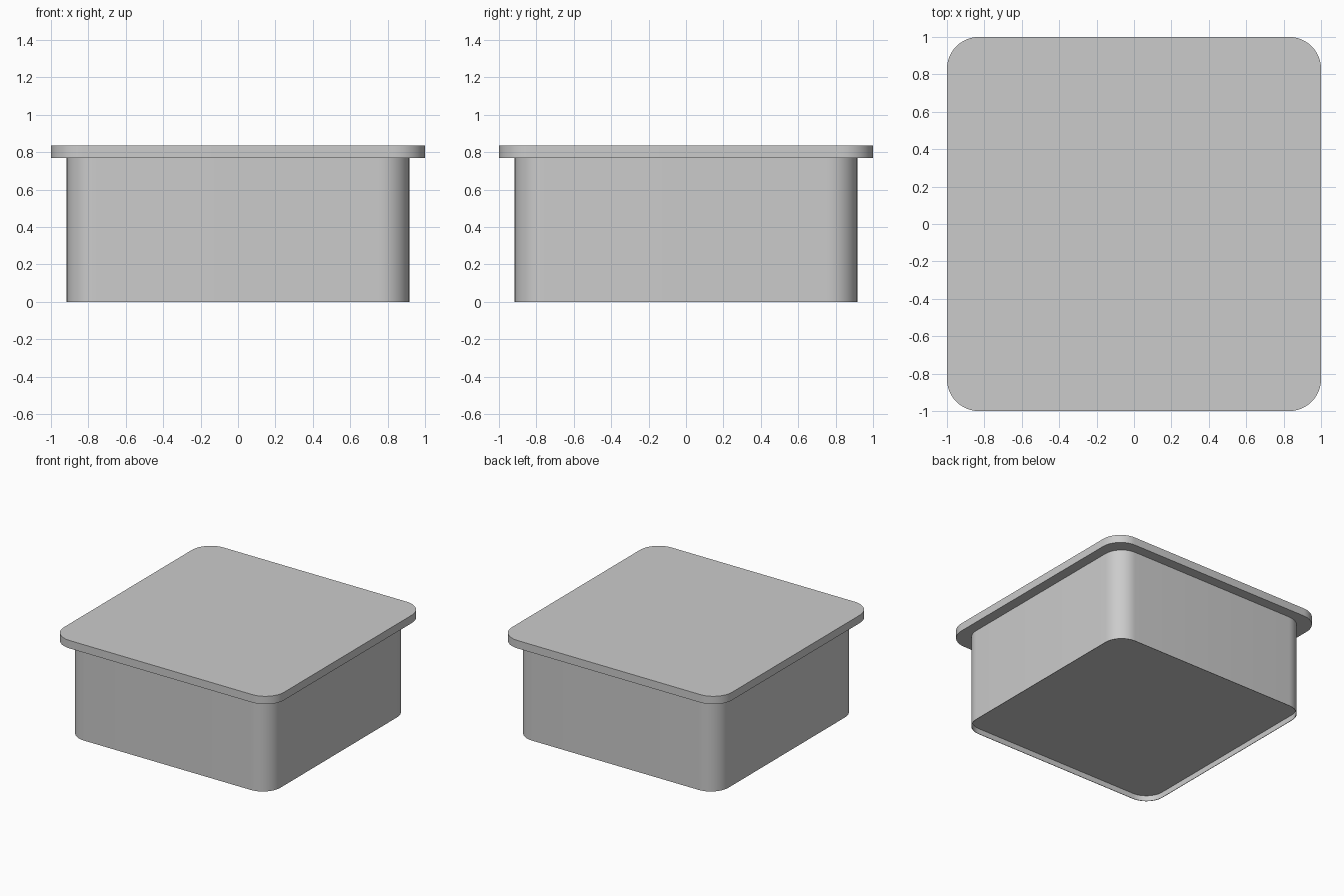
import bpy, bmesh, math

if "Cube" in bpy.data.objects:
    bpy.data.objects.remove(bpy.data.objects["Cube"])


def rounded_square(half, radius, segments=12):
    """Outline of a square with rounded corners, counter-clockwise."""
    points = []
    for corner in range(4):
        mid = math.radians(45 + 90 * corner)
        cx = math.copysign(half - radius, math.cos(mid))
        cy = math.copysign(half - radius, math.sin(mid))
        for i in range(segments + 1):
            a = math.radians(90 * corner + 90 * i / segments)
            points.append((cx + radius * math.cos(a), cy + radius * math.sin(a)))
    return points


def loft(name, sections):
    """Join (half width, corner radius, z) sections and cap both ends."""
    bm = bmesh.new()
    rings = [[bm.verts.new((x, y, z)) for x, y in rounded_square(half, radius)]
             for half, radius, z in sections]
    for low, high in zip(rings, rings[1:]):
        n = len(low)
        for i in range(n):
            j = (i + 1) % n
            bm.faces.new((low[i], low[j], high[j], high[i]))
    bm.faces.new(rings[0][::-1])
    bm.faces.new(rings[-1])
    bmesh.ops.recalc_face_normals(bm, faces=bm.faces)
    mesh = bpy.data.meshes.new(name)
    bm.to_mesh(mesh)
    bm.free()
    obj = bpy.data.objects.new(name, mesh)
    bpy.context.collection.objects.link(obj)
    bpy.ops.object.select_all(action='DESELECT')
    obj.select_set(True)
    bpy.context.view_layer.objects.active = obj
    bpy.ops.object.shade_smooth_by_angle(angle=math.radians(30))
    return obj


# Container body: slightly recessed floor, thin foot rim, straight walls
loft("container_body", [(0.912, 0.157, 0.045), (0.912, 0.157, 0.0),
                        (0.916, 0.16, 0.0), (0.916, 0.16, 0.77)])

# Flat overhanging lid
loft("lid", [(1.0, 0.17, 0.77), (1.0, 0.17, 0.835)])
